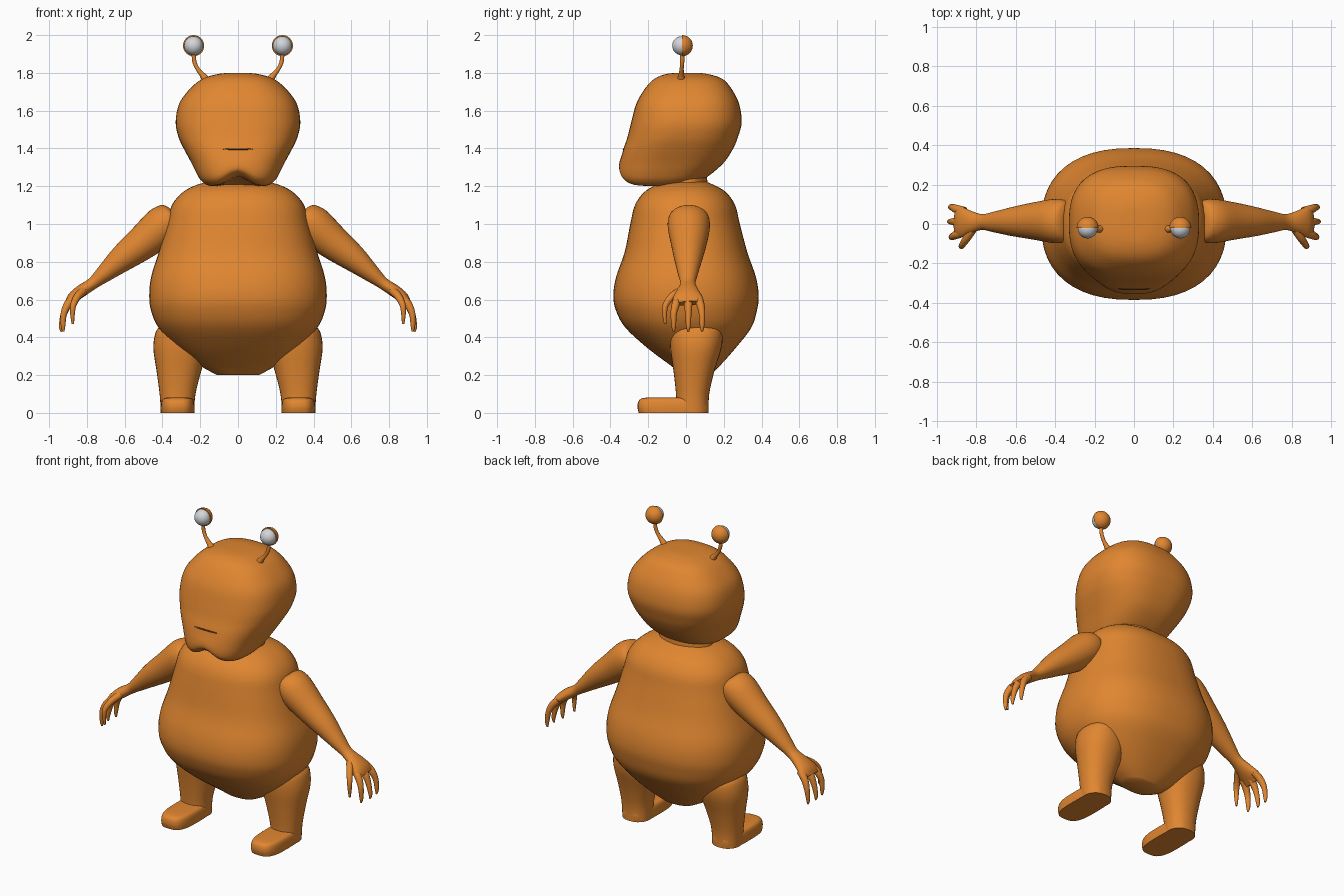
import bpy, bmesh, math
from mathutils import Vector


def material(name, rgb):
    m = bpy.data.materials.new(name)
    m.diffuse_color = (*rgb, 1)
    return m


ORANGE = material("orange skin", (0.75, 0.24, 0.03))
WHITE = material("eye white", (0.65, 0.67, 0.70))
DARK = material("mouth brown", (0.16, 0.05, 0.01))


def finish(name, bm, mat, angle=45):
    bmesh.ops.recalc_face_normals(bm, faces=bm.faces[:])
    me = bpy.data.meshes.new(name)
    bm.to_mesh(me)
    bm.free()
    me.materials.append(mat)
    ob = bpy.data.objects.new(name, me)
    bpy.context.collection.objects.link(ob)
    bpy.ops.object.select_all(action='DESELECT')
    ob.select_set(True)
    bpy.context.view_layer.objects.active = ob
    bpy.ops.object.shade_smooth_by_angle(angle=math.radians(angle))
    return ob


def spline(rows, steps):
    """Smooth a list of number rows with a Catmull-Rom curve."""
    rows = [Vector(r) for r in rows]
    out = []
    for i in range(len(rows) - 1):
        a, b, c, d = (rows[max(i - 1, 0)], rows[i], rows[i + 1],
                      rows[min(i + 2, len(rows) - 1)])
        for s in range(steps):
            t = s / steps
            out.append(0.5 * (2 * b + (c - a) * t + (2 * a - 5 * b + 4 * c - d) * t ** 2
                              + (3 * b - a - 3 * c + d) * t ** 3))
    return out + [rows[-1]]


def loft(name, rows, power=2.0, upright=False, sides=32, steps=4, mirror=1, warp=None):
    """Skin superellipse rings; row = x, y, z, radius across, radius along y."""
    rows = spline(rows, steps)
    bm = bmesh.new()
    rings = []
    for i, r in enumerate(rows):
        tan = Vector(rows[min(i + 1, len(rows) - 1)][:3]) - Vector(rows[max(i - 1, 0)][:3])
        across = Vector((1, 0, 0)) if upright else Vector((0, 1, 0)).cross(tan).normalized()
        side = Vector((0, 1, 0)) if upright else tan.cross(across).normalized()
        ring = []
        for k in range(sides):
            a = 2 * math.pi * k / sides
            c, s = math.cos(a), math.sin(a)
            p = (Vector(r[:3])
                 + across * r[3] * math.copysign(abs(c) ** (2 / power), c)
                 + side * r[4] * math.copysign(abs(s) ** (2 / power), s))
            if warp:
                p = warp(p)
            p.x *= mirror
            ring.append(bm.verts.new(p))
        rings.append(ring)
    for a, b in zip(rings, rings[1:]):
        for k in range(sides):
            n = (k + 1) % sides
            bm.faces.new((a[k], a[n], b[n], b[k]))
    bm.faces.new(rings[0])
    bm.faces.new(rings[-1])
    return finish(name, bm, ORANGE)


def slices(table, x=0):
    """Turn z, half width, front y, back y into loft rows."""
    return [(x, (f + b) / 2, z, w, (b - f) / 2) for z, w, f, b in table]


def ball(name, centre, scale, mat, half=False):
    bm = bmesh.new()
    bmesh.ops.create_uvsphere(bm, u_segments=32, v_segments=16, radius=1)
    for v in bm.verts:
        v.co = Vector(centre) + Vector([v.co[i] * scale[i] for i in range(3)])
    if half:  # keep only the rear half
        cut = bmesh.ops.bisect_plane(bm, geom=bm.verts[:] + bm.edges[:] + bm.faces[:],
                                     plane_co=centre, plane_no=(0, -1, 0), clear_outer=True)
        edges = [e for e in cut['geom_cut'] if isinstance(e, bmesh.types.BMEdge)]
        bmesh.ops.holes_fill(bm, edges=edges)
    return finish(name, bm, mat)


# Pear-shaped body
loft("body", slices([
    (0.20, 0.11, -0.02, 0.13), (0.25, 0.20, -0.08, 0.18), (0.34, 0.32, -0.20, 0.26),
    (0.45, 0.42, -0.32, 0.345), (0.54, 0.46, -0.37, 0.375), (0.62, 0.47, -0.385, 0.385),
    (0.72, 0.46, -0.37, 0.37), (0.85, 0.42, -0.325, 0.325), (1.0, 0.378, -0.295, 0.285),
    (1.10, 0.35, -0.27, 0.26), (1.17, 0.29, -0.22, 0.21), (1.21, 0.21, -0.15, 0.14),
    (1.23, 0.12, -0.09, 0.09)]), power=2.4, upright=True, sides=48)
loft("neck", slices([(1.15, 0.20, -0.12, 0.125), (1.20, 0.18, -0.12, 0.115),
                     (1.28, 0.17, -0.12, 0.11)]), upright=True)


def jowl_notch(p):
    # lift the chin between the two jowls and narrow the face forwards
    low = max(0, min(1, (1.36 - p.z) / 0.14))
    front = max(0, min(1, (-0.05 - p.y) / 0.15))
    p.z += 0.055 * low * front * math.exp(-(p.x / 0.075) ** 2)
    return p


# Head leaning forward over the chest
loft("head", slices([
    (1.80, 0.03, -0.03, 0.05), (1.795, 0.10, -0.10, 0.11), (1.77, 0.185, -0.165, 0.19),
    (1.72, 0.25, -0.215, 0.238), (1.64, 0.31, -0.262, 0.28), (1.54, 0.33, -0.29, 0.295),
    (1.46, 0.315, -0.31, 0.275), (1.40, 0.288, -0.33, 0.25), (1.33, 0.25, -0.348, 0.205),
    (1.27, 0.22, -0.355, 0.14), (1.23, 0.195, -0.345, 0.08), (1.203, 0.155, -0.31, 0.0),
    (1.195, 0.08, -0.25, -0.08)]), power=2.6, upright=True, sides=64, warp=jowl_notch)

# Thin mouth line
ball("mouth", (0, -0.327, 1.396), (0.08, 0.008, 0.0048), DARK)

for m, tag in ((-1, "left"), (1, "right")):
    # Eye stalk and half-covered eye
    loft(tag + "_stalk", [(0.165, -0.025, 1.755, 0.024, 0.024), (0.185, -0.025, 1.785, 0.016, 0.016),
                          (0.213, -0.023, 1.82, 0.011, 0.011), (0.231, -0.02, 1.86, 0.011, 0.011),
                          (0.235, -0.02, 1.91, 0.011, 0.011)], sides=16, mirror=m)
    ball(tag + "_eyelid", (m * 0.235, -0.02, 1.944), (0.056,) * 3, ORANGE, half=True)
    ball(tag + "_eyeball", (m * 0.235, -0.023, 1.944), (0.05,) * 3, WHITE)

    # Arm tapering to the wrist, then the palm
    loft(tag + "_arm", [
        (0.335, 0.015, 1.055, 0.05, 0.06), (0.35, 0.015, 1.04, 0.085, 0.10),
        (0.40, 0.015, 0.99, 0.105, 0.112), (0.50, 0.015, 0.905, 0.092, 0.096),
        (0.61, 0.012, 0.82, 0.072, 0.075), (0.71, 0.01, 0.735, 0.046, 0.052),
        (0.77, 0.01, 0.685, 0.032, 0.040), (0.83, 0.01, 0.645, 0.033, 0.058),
        (0.875, 0.01, 0.61, 0.029, 0.078), (0.90, 0.012, 0.58, 0.018, 0.076)],
        mirror=m)

    # Three drooping fingers and a thumb
    for i, (y0, y1, x1) in enumerate(((0.065, 0.085, 0.935), (0.012, 0.012, 0.94),
                                      (-0.042, -0.065, 0.93))):
        loft(f"{tag}_finger_{i + 1}", [
            (0.86, y0, 0.615, 0.022, 0.022), (0.898, (y0 + y1) / 2, 0.578, 0.022, 0.022),
            (0.922, y1, 0.525, 0.017, 0.017), (x1 - 0.004, y1, 0.46, 0.012, 0.012),
            (x1 - 0.006, y1, 0.43, 0.005, 0.005)], sides=12, mirror=m)
    loft(tag + "_thumb", [
        (0.82, -0.03, 0.645, 0.022, 0.022), (0.85, -0.075, 0.615, 0.02, 0.02),
        (0.872, -0.108, 0.57, 0.016, 0.016), (0.876, -0.113, 0.52, 0.012, 0.012),
        (0.874, -0.110, 0.47, 0.006, 0.006)], sides=12, mirror=m)

    # Leg with a rounded top
    loft(tag + "_leg", [
        (0.32, 0.035, 0.0, 0.088, 0.085), (0.32, 0.035, 0.10, 0.095, 0.088),
        (0.313, 0.042, 0.22, 0.118, 0.108), (0.305, 0.052, 0.34, 0.143, 0.135),
        (0.31, 0.055, 0.42, 0.128, 0.138), (0.325, 0.055, 0.455, 0.09, 0.115),
        (0.33, 0.055, 0.463, 0.05, 0.07)], power=2.2, upright=True, mirror=m)

    # Flat-soled foot
    loft(tag + "_foot", slices([
        (0.0, 0.089, -0.25, 0.118), (0.03, 0.09, -0.257, 0.12), (0.06, 0.086, -0.252, 0.117),
        (0.076, 0.075, -0.235, 0.105), (0.082, 0.05, -0.20, 0.08)], x=0.32),
        power=3.2, upright=True, mirror=m)
